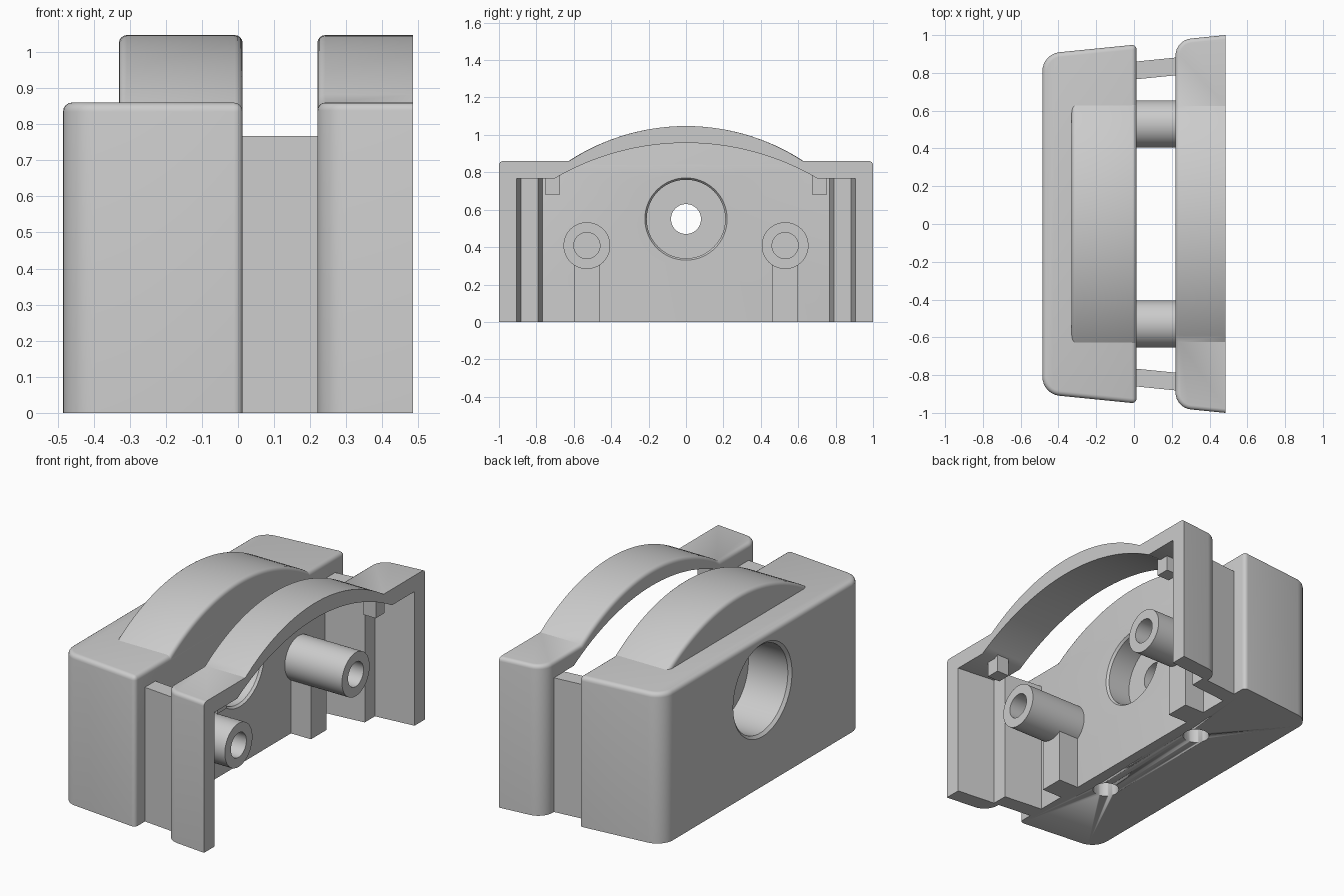
import bpy, bmesh, math
from mathutils import Matrix

cube = bpy.data.objects.get("Cube")
if cube:
    bpy.data.objects.remove(cube)

grey = bpy.data.materials.new("plain grey")
grey.use_nodes = True
grey.diffuse_color = (0.6, 0.6, 0.6, 1)
grey.node_tree.nodes["Principled BSDF"].inputs["Base Color"].default_value = (0.6, 0.6, 0.6, 1)

FACE, END, SHELL = 0.013, 0.485, 0.22   # block inner face, outer ends, shell start
TOP, ROOF, SLOPE = 0.86, 0.768, 0.1     # outer top, roof underside, side draft


def finish(name, bm):
    bmesh.ops.recalc_face_normals(bm, faces=bm.faces)
    mesh = bpy.data.meshes.new(name)
    bm.to_mesh(mesh)
    bm.free()
    mesh.materials.append(grey)
    ob = bpy.data.objects.new(name, mesh)
    bpy.context.collection.objects.link(ob)
    return ob


def smooth(ob):
    bpy.ops.object.select_all(action='DESELECT')
    ob.select_set(True)
    bpy.context.view_layer.objects.active = ob
    bpy.ops.object.shade_smooth_by_angle(angle=math.radians(32))


def arc(half, low, high, n=32):
    """Circular arch through (+-half, low) and (0, high), from +y to -y."""
    r = (half ** 2 + (high - low) ** 2) / (2 * (high - low))
    a = math.asin(half / r)
    return [(r * math.sin(a - 2 * a * i / n), high - r + r * math.cos(a - 2 * a * i / n))
            for i in range(n + 1)]


def extrude(profile, x0, x1, draft=0.0):
    """Extrude a y-z profile (given at x1) along x; the far sides widen towards +x."""
    bm = bmesh.new()
    rings = []
    for x in (x0, x1):
        ring = []
        for y, z in profile:
            shift = math.copysign(draft, y) * (x - x1) if abs(y) > 0.75 else 0
            ring.append(bm.verts.new((x, y + shift, z)))
        rings.append(ring)
        bm.faces.new(ring)
    n = len(profile)
    for i in range(n):
        j = (i + 1) % n
        bm.faces.new((rings[0][i], rings[0][j], rings[1][j], rings[1][i]))
    bmesh.ops.recalc_face_normals(bm, faces=bm.faces)
    return bm


def round_edges(bm, rule, radius, segments):
    edges = [e for e in bm.edges if rule(*[v.co for v in e.verts])]
    bmesh.ops.bevel(bm, geom=edges, offset=radius, segments=segments,
                    profile=0.5, affect='EDGES', clamp_overlap=True)


def lathe(name, profile, y, z, steps=64):
    """Revolve (radius, x) points about an axis parallel to x."""
    bm = bmesh.new()
    vs = [bm.verts.new((x, 0, r)) for r, x in profile]
    es = [bm.edges.new(p) for p in zip(vs, vs[1:])]
    bmesh.ops.spin(bm, geom=vs + es, cent=(0, 0, 0), axis=(1, 0, 0),
                   angle=2 * math.pi, steps=steps, use_merge=True)
    bmesh.ops.remove_doubles(bm, verts=bm.verts, dist=1e-5)
    bmesh.ops.translate(bm, verts=bm.verts, vec=(0, y, z))
    ob = finish(name, bm)
    smooth(ob)
    return ob


def box(name, lo, hi):
    bm = extrude([(lo[1], lo[2]), (hi[1], lo[2]), (hi[1], hi[2]), (lo[1], hi[2])], lo[0], hi[0])
    return finish(name, bm)


def cut(ob, cutter):
    smooth(cutter)
    cutter.hide_render = True
    cutter.hide_viewport = True
    mod = ob.modifiers.new("cut", 'BOOLEAN')
    mod.operation, mod.solver, mod.object = 'DIFFERENCE', 'EXACT', cutter


# Solid main block: large outer corner rounds, then a small round on the rim
w = 0.95
bm = extrude([(-w, 0), (w, 0), (w, TOP), (-w, TOP)], -END, FACE, SLOPE)
round_edges(bm, lambda a, b: abs(a.z - b.z) > 0.5 and a.x < -0.4, 0.09, 8)
round_edges(bm, lambda a, b: min(a.z, b.z) > TOP - 0.01 or
            (abs(a.z - b.z) > 0.5 and a.x > 0), 0.025, 4)
block = finish("main_block", bm)

# Stepped bore through the block, and two blind holes in its base
bore = lathe("bore_cutter", [(0, -0.6), (0.266, -0.6), (0.266, -END), (0.25, -0.47),
                             (0.25, -0.22), (0.08, -0.22), (0.08, -0.14), (0.21, -0.14),
                             (0.21, 0), (0.22, FACE), (0.22, 0.1), (0, 0.1)], 0, 0.55)
cut(block, bore)
for side, y in (("front", -0.38), ("back", 0.38)):
    bm = bmesh.new()
    bmesh.ops.create_cone(bm, cap_ends=True, segments=48, radius1=0.07, radius2=0.07, depth=0.5,
                          matrix=Matrix.Translation((-0.12, y, 0)))
    cut(block, finish("base_hole_cutter_" + side, bm))
smooth(block)

# Arched hump on top of the block
bm = extrude(arc(0.665, 0.835, 1.047), -0.33, FACE)
round_edges(bm, lambda a, b: abs(a.x - b.x) < 1e-4 and abs(a.y - b.y) < 0.5, 0.022, 4)
smooth(finish("block_hump", bm))

# Open shell: side walls and roof with an arched middle
inner = [(0.905, 0), (0.905, ROOF)] + arc(0.70, ROOF, 0.957) + [(-0.905, ROOF), (-0.905, 0)]
outer = [(-1, 0), (-1, TOP)] + arc(0.625, TOP, 1.047)[::-1] + [(1, TOP), (1, 0)]
bm = extrude(inner + outer, SHELL, END, SLOPE)
round_edges(bm, lambda a, b: abs(a.z - b.z) > 0.8 and a.x < 0.3 and abs(a.y) > 0.92, 0.08, 8)


def shell_rim(a, b):
    m = (a + b) / 2
    on_top = min(a.z, b.z) > TOP - 0.001
    above = m.z > 0.978 - m.y ** 2 / 2.768
    return on_top and above and ((m.x < 0.4 and max(a.x, b.x) < 0.32) or abs(m.y) > 0.95)


round_edges(bm, shell_rim, 0.022, 4)
smooth(finish("shell", bm))

# Paired parts: link plate, screw post, gusset and roof tab
for side, s in (("front", -1), ("back", 1)):
    bm = extrude([(s * 0.79, 0), (s * 0.884, 0), (s * 0.884, ROOF), (s * 0.79, ROOF)],
                 -0.02, 0.25, SLOPE)
    finish("link_plate_" + side, bm)
    lathe("screw_post_" + side, [(0.125, 0), (0.125, 0.375), (0.07, 0.375),
                                 (0.07, 0.1), (0, 0.1)], s * 0.53, 0.408)
    y = s * 0.53
    box("post_gusset_" + side, (0, y - 0.07, 0), (0.14, y + 0.07, 0.32))
    y = s * 0.715
    box("roof_tab_" + side, (0.32, y - 0.04, 0.68), (0.4, y + 0.04, 0.79))
